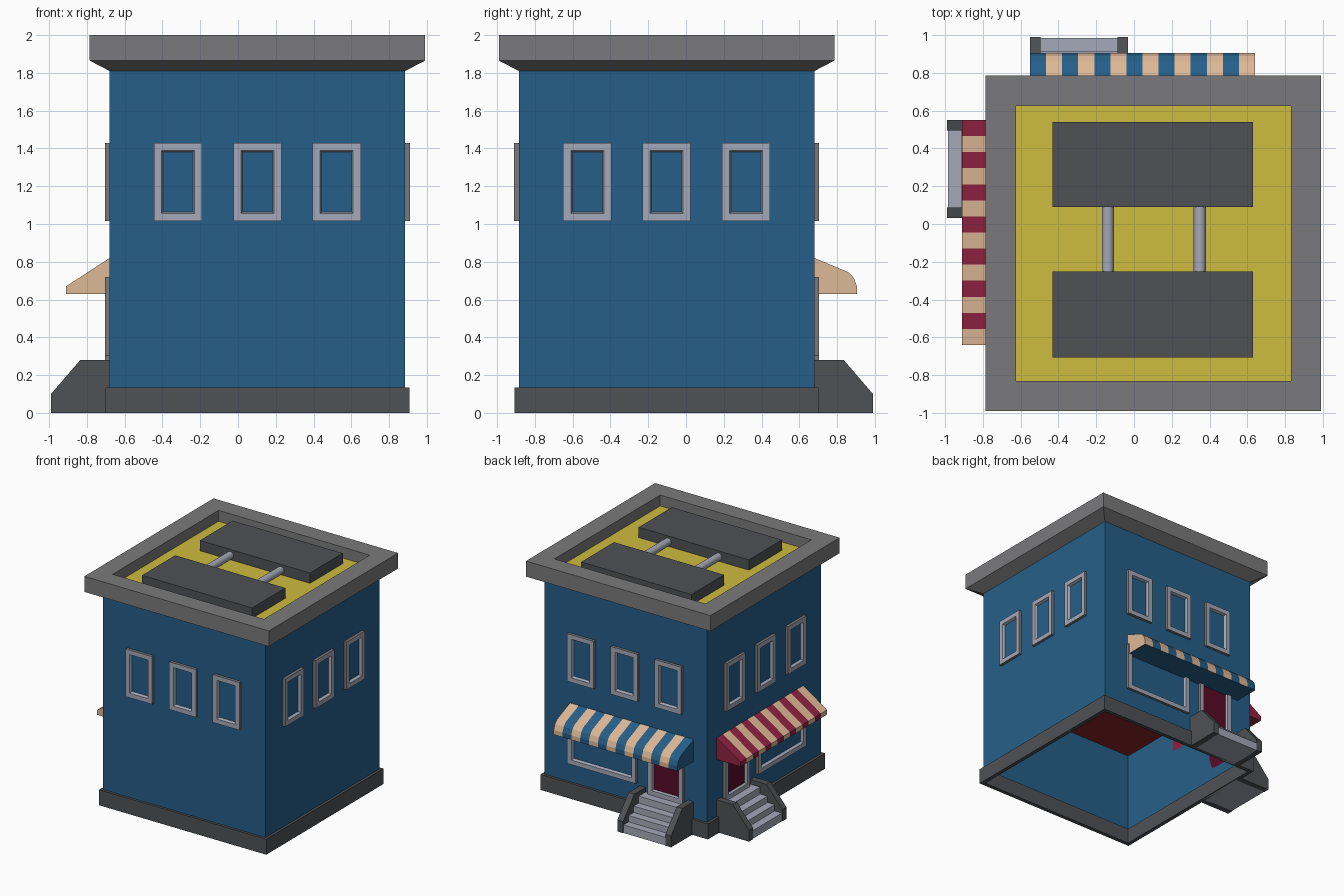
import bpy, bmesh, math

if "Cube" in bpy.data.objects:
    bpy.data.objects.remove(bpy.data.objects["Cube"])

X0, X1, Y0, Y1 = -0.68, 0.885, -0.885, 0.68   # wall planes


def material(name, r, g, b):
    m = bpy.data.materials.new(name)
    lin = [((c / 255 + 0.055) / 1.055) ** 2.4 for c in (r, g, b)]
    m.diffuse_color = (*lin, 1)
    m.use_nodes = True
    m.node_tree.nodes["Principled BSDF"].inputs["Base Color"].default_value = m.diffuse_color
    return m


BLUE = material("wall blue", 37, 95, 137)
GREY = material("cornice grey", 122, 122, 124)
DARK = material("dark grey", 78, 81, 85)
LIGHT = material("light grey", 165, 169, 184)
YELLOW = material("roof yellow", 206, 188, 62)
BEIGE = material("awning beige", 222, 184, 150)
RED = material("awning red", 145, 34, 66)
MAROON = material("door maroon", 88, 10, 40)
CEIL = material("ceiling red", 140, 36, 36)


def build(name, verts, faces, mats, idx=None):
    bm = bmesh.new()
    vs = [bm.verts.new(v) for v in verts]
    for i, f in enumerate(faces):
        face = bm.faces.new([vs[k] for k in f])
        face.material_index = idx[i] if idx else 0
    bmesh.ops.recalc_face_normals(bm, faces=bm.faces)
    me = bpy.data.meshes.new(name)
    bm.to_mesh(me)
    bm.free()
    for m in mats:
        me.materials.append(m)
    ob = bpy.data.objects.new(name, me)
    bpy.context.collection.objects.link(ob)
    return ob


def on_wall(side, u, d, z):
    """u along the wall, d outward from it."""
    return {"front": (u, Y0 - d, z), "back": (u, Y1 + d, z),
            "left": (X0 - d, -u, z), "right": (X1 + d, -u, z)}[side]


def loft(loops, closed):
    """Quads between successive vertex loops of equal length."""
    n, m = len(loops[0]), len(loops)
    faces, seg = [], []
    for j in range(m if closed else m - 1):
        k = (j + 1) % m
        for i in range(n):
            i2 = (i + 1) % n
            faces.append((j * n + i, j * n + i2, k * n + i2, k * n + i))
            seg.append(j)
    return [v for l in loops for v in l], faces, seg


def rect(o, z):
    return [(X0 - o, Y0 - o, z), (X1 + o, Y0 - o, z), (X1 + o, Y1 + o, z), (X0 - o, Y1 + o, z)]


def ring(name, profile, mat, closed=True):
    v, f, _ = loft([rect(o, z) for o, z in profile], closed)
    build(name, v, f, [mat])


def prism(name, side, profile, u0, u1, mat):
    v, f, _ = loft([[on_wall(side, u, d, z) for d, z in profile] for u in (u0, u1)], False)
    n = len(profile)
    build(name, v, f + [tuple(range(n)), tuple(range(n, 2 * n))], [mat])


def frame(name, side, u0, u1, z0, z1, t=0.04):
    loops = []
    for inset, d in ((0, 0), (0, 0.025), (t, 0.025), (t + 0.009, 0.002)):
        a, b, c, e = u0 + inset, u1 - inset, z0 + inset, z1 - inset
        loops.append([on_wall(side, *p) for p in ((a, d, c), (b, d, c), (b, d, e), (a, d, e))])
    v, f, seg = loft(loops, False)
    build(name, v, f, [GREY, LIGHT], [0 if s == 0 else 1 for s in seg])


def awning(name, side, profile, mats, u0=-0.55, u1=0.64, count=14):
    us = [u0 + (u1 - u0) * i / count for i in range(count + 1)]
    v, f, seg = loft([[on_wall(side, u, d, z) for d, z in profile] for u in us], False)
    n = len(profile)
    # stripes alternate along the wall; underside and back stay plain
    idx = [0 if i % n >= n - 2 else s % 2 for i, s in enumerate(seg)]
    f += [tuple(range(n)), tuple(range(count * n, count * n + n))]
    build(name, v, f, mats, idx + [0, (count - 1) % 2])


def box(name, x0, x1, y0, y1, z0, z1, mat):
    v, f, _ = loft([[(x0, y0, z), (x1, y0, z), (x1, y1, z), (x0, y1, z)] for z in (z0, z1)], False)
    build(name, v, f + [(0, 1, 2, 3), (4, 5, 6, 7)], [mat])


# Building shell, open below
ring("walls", [(0, 0.0), (0, 1.82)], BLUE, False)
ring("base", [(0.022, 0), (0.022, 0.135), (-0.012, 0.135), (-0.012, 0)], DARK)
ring("cornice", [(0, 1.81), (0.105, 1.865), (0.105, 2.0), (-0.055, 2.0), (-0.055, 1.9)], GREY)
build("roof", rect(-0.055, 1.905), [(0, 1, 2, 3)], [YELLOW])
build("ceiling", rect(-0.001, 0.84), [(3, 2, 1, 0)], [CEIL])

# Roof units and connecting pipes
box("roof_unit_back", -0.43, 0.63, 0.09, 0.54, 1.9, 1.995, DARK)
box("roof_unit_front", -0.43, 0.63, -0.705, -0.25, 1.9, 1.995, DARK)
for x in (-0.138, 0.348):
    bpy.ops.mesh.primitive_cylinder_add(vertices=24, radius=0.032, depth=0.36,
                                        location=(x, -0.08, 1.945), rotation=(math.pi / 2, 0, 0))
    pipe = bpy.context.object
    pipe.name = "roof_pipe"
    pipe.data.materials.append(LIGHT)
    bpy.ops.object.shade_smooth_by_angle()

# Upper windows on every wall
for side in ("front", "right", "back", "left"):
    for c in (-0.318, 0.103, 0.522):
        frame("window_frame_" + side, side, c - 0.128, c + 0.128, 1.015, 1.43)

# Shop fronts: window, door, steps with side walls
STAIRS = [(0, 0), (0.305, 0), (0.305, 0.07), (0.235, 0.07), (0.235, 0.125), (0.165, 0.125),
          (0.165, 0.18), (0.095, 0.18), (0.095, 0.24), (0, 0.24)]
CHEEK = [(0, 0), (0.31, 0), (0.31, 0.10), (0.155, 0.28), (0, 0.28)]
for side in ("back", "left"):
    frame("shop_window_" + side, side, -0.01, 0.65, 0.30, 0.72)
    frame("door_frame_" + side, side, -0.46, -0.125, 0.24, 0.72)
    prism("door_" + side, side, [(0, 0.24), (0.006, 0.24), (0.006, 0.69), (0, 0.69)],
          -0.425, -0.16, MAROON)
    prism("steps_" + side, side, STAIRS, -0.5, -0.08, LIGHT)
    prism("step_wall_outer_" + side, side, CHEEK, -0.55, -0.495, DARK)
    prism("step_wall_inner_" + side, side, CHEEK, -0.088, -0.032, DARK)

# Awnings: curved on the back, straight on the left
awning("awning_back", "back", [(0, 0.82), (0.18, 0.745), (0.208, 0.715), (0.225, 0.67),
                               (0.225, 0.63), (0, 0.63)], [BLUE, BEIGE])
awning("awning_left", "left", [(0, 0.82), (0.23, 0.67), (0.23, 0.63), (0, 0.63)], [RED, BEIGE])
